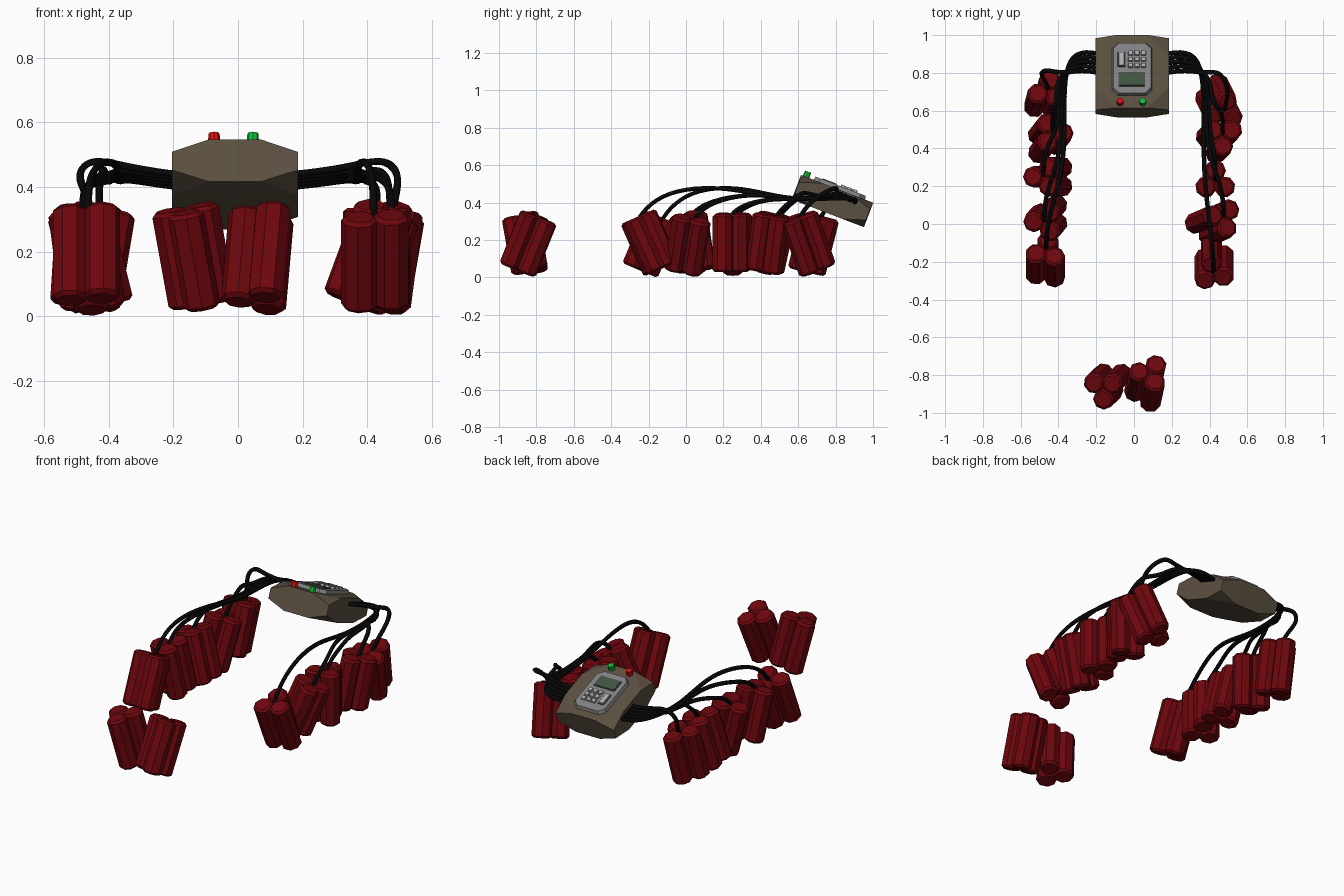
import bpy, bmesh, math
from mathutils import Matrix, Vector

if "Cube" in bpy.data.objects:
    bpy.data.objects.remove(bpy.data.objects["Cube"])


def material(name, r, g, b):
    m = bpy.data.materials.new(name)
    m.diffuse_color = (r, g, b, 1)
    m.use_nodes = True
    m.node_tree.nodes["Principled BSDF"].inputs["Base Color"].default_value = m.diffuse_color
    return m


RED = material("stick_red", .155, .002, .004)
BROWN = material("case_brown", .105, .08, .052)
BLACK = material("cable_black", .002, .002, .002)
GREY = material("panel_grey", .22, .22, .23)
DARK = material("inset_dark", .07, .07, .075)
PALE = material("key_pale", .42, .42, .43)
GREEN = material("screen_green", .05, .09, .05)
LAMP_R = material("lamp_red", .7, .005, .005)
LAMP_G = material("lamp_green", .005, .5, .04)


def finish(name, bm, mat, matrix=Matrix()):
    bmesh.ops.recalc_face_normals(bm, faces=bm.faces)
    me = bpy.data.meshes.new(name)
    bm.to_mesh(me)
    bm.free()
    me.materials.append(mat)
    ob = bpy.data.objects.new(name, me)
    ob.matrix_world = matrix
    bpy.context.collection.objects.link(ob)
    return ob


def hull(name, points, mat, matrix):
    bm = bmesh.new()
    for p in points:
        bm.verts.new(p)
    bmesh.ops.convex_hull(bm, input=bm.verts)
    bmesh.ops.dissolve_limit(bm, angle_limit=.01, verts=bm.verts, edges=bm.edges)
    return finish(name, bm, mat, matrix)


def plate(name, cx, cy, hx, hy, z0, z1, corner, inset, mat, matrix):
    """Plate with cut corners and a sloping rim."""
    pts = []
    for z, d in ((z0, 0), (z1, inset)):
        for sx in (-1, 1):
            for sy in (-1, 1):
                pts.append((cx + sx * (hx - d - corner), cy + sy * (hy - d), z))
                pts.append((cx + sx * (hx - d), cy + sy * (hy - d - corner), z))
    return hull(name, pts, mat, matrix)


# Control case: tilted block with all eight corners cut off
TILT = Matrix.Translation((-.01, .783, .408)) @ Matrix.Rotation(math.radians(-21), 4, 'X')
case_points = []
for sx in (-1, 1):
    for sy in (-1, 1):
        for sz in (-1, 1):
            case_points += [(.08 * sx, .207 * sy, .07 * sz),
                            (.195 * sx, .085 * sy, .07 * sz),
                            (.195 * sx, .203 * sy, .03 * sz)]
hull("control_case", case_points, BROWN, TILT)

# Keypad panel with screen and keys
plate("keypad_panel", 0, .012, .109, .152, .06, .09, .03, .01, GREY, TILT)
plate("screen_frame", -.002, -.053, .072, .042, .085, .093, .004, .002, DARK, TILT)
plate("screen", -.002, -.053, .065, .036, .088, .095, .003, .001, GREEN, TILT)
plate("side_key_frame", -.056, .06, .022, .044, .085, .093, .003, .002, DARK, TILT)
plate("side_key", -.056, .06, .017, .039, .088, .099, .003, .003, PALE, TILT)
for row in range(3):
    for col in range(3):
        plate("number_key", -.008 + .034 * col, .025 + .035 * row, .014, .0135,
              .085, .101, .002, .003, PALE, TILT)

# Two indicator lamps
for name, x, mat in (("red_lamp", -.064, LAMP_R), ("green_lamp", .056, LAMP_G)):
    bm = bmesh.new()
    bmesh.ops.create_cone(bm, cap_ends=True, segments=8, radius1=.02, radius2=.017,
                          depth=.038, matrix=Matrix.Translation((x, -.178, .081)))
    finish(name, bm, mat, TILT)

LENGTH, RADIUS, MID_Z = .307, .057, .182


def bundle(name, top, bottom, phase):
    """Three eight-sided sticks leaning from bottom xy to top xy; returns the top point."""
    dx, dy = top[0] - bottom[0], top[1] - bottom[1]
    lean = Vector((dx, dy, math.sqrt(LENGTH ** 2 - dx * dx - dy * dy))).normalized()
    centre = Vector(((top[0] + bottom[0]) / 2, (top[1] + bottom[1]) / 2, MID_Z))
    rot = Vector((0, 0, 1)).rotation_difference(lean).to_matrix().to_4x4()
    bm = bmesh.new()
    for k in range(3):
        a = math.radians(phase + 120 * k)
        at = Matrix.Translation((.057 * math.cos(a), .057 * math.sin(a), 0))
        bmesh.ops.create_cone(bm, cap_ends=True, segments=8, radius1=RADIUS,
                              radius2=RADIUS, depth=LENGTH,
                              matrix=at @ Matrix.Rotation(a, 4, 'Z'))
    rims = [e for e in bm.edges if abs(e.verts[0].co.z - e.verts[1].co.z) < .01]
    bmesh.ops.bevel(bm, geom=rims, offset=.012, segments=1, affect='EDGES')
    finish(name, bm, RED, Matrix.Translation(centre) @ rot)
    return centre + lean * LENGTH / 2


def cable(name, points):
    cu = bpy.data.curves.new(name, 'CURVE')
    cu.dimensions = '3D'
    cu.bevel_depth = .012
    cu.bevel_resolution = 1
    cu.use_fill_caps = True
    sp = cu.splines.new('NURBS')
    sp.points.add(len(points) - 1)
    for p, co in zip(sp.points, points):
        p.co = (*co, 1)
    sp.order_u = 4
    sp.use_endpoint_u = True
    sp.resolution_u = 5
    cu.materials.append(BLACK)
    ob = bpy.data.objects.new(name, cu)
    bpy.context.collection.objects.link(ob)
    bpy.ops.object.select_all(action='DESELECT')
    ob.select_set(True)
    bpy.context.view_layer.objects.active = ob
    bpy.ops.object.convert(target='MESH')


# Stick bundles, nearest the case first: top xy, bottom xy, turn
right = [((.48, .595), (.43, .695), 80), ((.47, .47), (.43, .43), 30),
         ((.43, .225), (.43, .225), 90), ((.475, .035), (.37, -.01), 50),
         ((.42, -.265), (.42, -.14), 100)]
left = [((-.455, .71), (-.475, .635), 200), ((-.43, .485), (-.48, .42), 0),
        ((-.48, .25), (-.405, .25), 180), ((-.475, .01), (-.435, .055), 180),
        ((-.465, -.135), (-.465, -.255), 320)]
for side, s, row in (("right", 1, right), ("left", -1, left)):
    for j, (top, bottom, phase) in enumerate(row):
        tip = bundle(side + "_bundle", top, bottom, phase)
        # Cable from the case side, arching over to the bundle top
        y0 = .80 + .025 * j
        z0 = .445 - (y0 - .785) * .38
        lane = s * (.425 - .014 * j)
        run = .82 - tip.y
        points = [(s * .18 - .01, y0, z0), (s * .27, y0 + .02, z0 + .01),
                  (s * .37, y0 - .01, z0 + .03)]
        if j == 0:
            # The nearest bundle gets a short sideways loop
            points += [(s * .46, .82, .49), (s * .51, tip.y + .09, .43)]
        else:
            points += [(lane, .84 - .3 * run, .43 - .006 * j),
                       (lane, tip.y + .45 * run, (.46, .42, .45, .49)[j - 1]),
                       (tip.x, tip.y + .14, (.44, .41, .42, .47)[j - 1])]
        points += [(tip.x, tip.y + .03, tip.z + .03), (tip.x, tip.y, tip.z - .03)]
        cable(side + "_cable", points)

# Two loose bundles at the front
bundle("front_bundle", (-.164, -.873), (-.11, -.82), -90)
bundle("front_bundle", (.085, -.785), (.06, -.9), 175)
